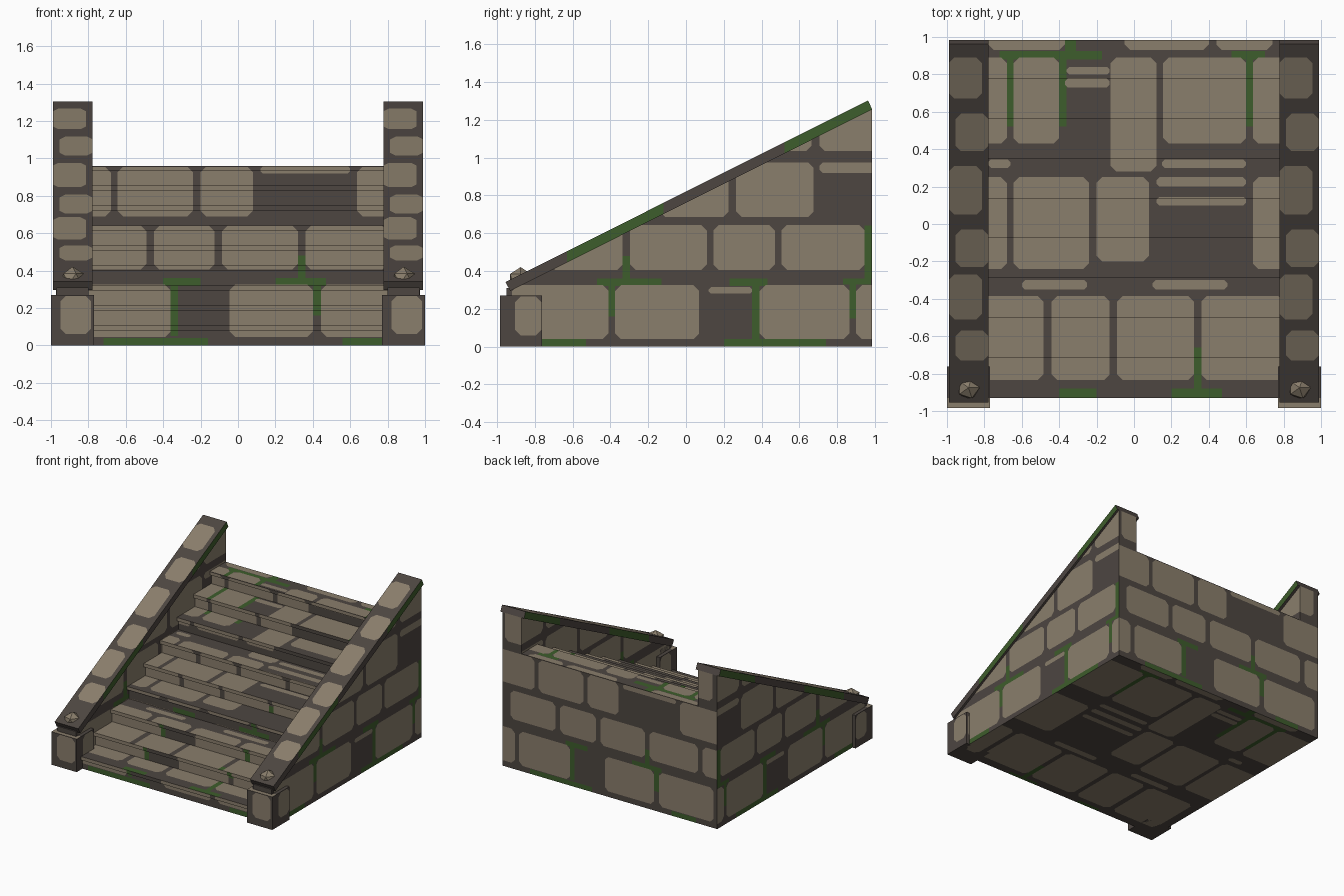
import bpy, bmesh
from mathutils import Vector

if "Cube" in bpy.data.objects:
    bpy.data.objects.remove(bpy.data.objects["Cube"], do_unlink=True)

X, Y, Z = Vector((1, 0, 0)), Vector((0, 1, 0)), Vector((0, 0, 1))
MORTAR, STONE, MOSS = range(3)


def material(name, rgb):
    m = bpy.data.materials.new(name)
    m.use_nodes = True
    m.diffuse_color = (*rgb, 1)
    m.node_tree.nodes["Principled BSDF"].inputs["Base Color"].default_value = (*rgb, 1)
    return m


MATS = [material("dark mortar", (.075, .061, .053)),
        material("tan stone", (.255, .21, .15)),
        material("green moss", (.048, .11, .025))]

# Masonry courses: (low, high, [stone spans]); moss patches: (u0, u1, v0, v1)
SIDE = [(.04, .325, [(-.92, -.41), (-.375, .07), (.39, .865), (.90, 1.1)]),
        (.28, .315, [(.12, .35)]),
        (.405, .645, [(-.72, -.335), (-.295, .11), (.145, .47), (.505, .945)]),
        (.685, .975, [(-.14, .225), (.265, .675)]),
        (.92, .975, [(.705, 1.1)]),
        (1.035, 1.4, [(.45, .665), (.705, 1.1)])]
SIDE_MOSS = [(-.47, -.13, .32, .36), (-.335, -.295, .36, .48), (-.41, -.375, .16, .33),
             (.23, .43, .32, .36), (.35, .39, .04, .34), (.2, .74, 0, .04),
             (-.8, -.53, 0, .04), (.865, .9, .15, .36), (.83, .98, .33, .36),
             (.945, 1, .36, .64)]
FRONT = [(.045, .325, [(-1.3, -.86), (-.82, -.36), (-.045, .40), (.445, .94)]),
         (.405, .64, [(-.9, -.49), (-.45, -.125), (-.085, .32), (.36, .8), (.84, 1.2)]),
         (.69, .955, [(-1.2, -.68), (-.645, -.24), (-.2, .08), (.635, 1.2)]),
         (.92, .957, [(.12, .6)]),
         (1.03, 1.4, [(-.95, -.5), (.5, .93)])]
FRONT_MOSS = [(-.72, -.16, 0, .04), (.56, .78, 0, .04), (-.36, -.32, .05, .33),
              (-.4, -.2, .32, .36), (.2, .47, .32, .36), (.32, .36, .36, .48),
              (.4, .445, .16, .33)]
TOP = [(-.835, -.385, [(-.9, -.485), (-.44, -.13), (-.09, .32), (.36, .8), (.84, 1.2)]),
       (-.24, .25, [(-1.2, -.68), (-.645, -.24)]),
       (-.2, .25, [(-.2, .08)]),
       (-.24, .25, [(.635, 1.2)]),
       (.1, .145, [(.12, .6)]), (.2, .25, [(.12, .6)]),
       (-.35, -.3, [(-.6, -.25), (.1, .5)]), (.3, .345, [(-.78, -.66), (.15, .6)]),
       (.43, .89, [(-1.1, -.68), (-.645, -.4), (.155, .6), (.635, 1.1)]),
       (.28, .89, [(-.125, .12)]),
       (.73, .78, [(-.37, -.13)]), (.8, .84, [(-.36, -.13)]),
       (.93, 1.2, [(-.78, -.37), (-.05, .4), (.44, .74)])]
TOP_MOSS = [(-.68, -.645, .52, .9), (-.4, -.36, .52, .9), (-.72, -.17, .88, .925),
            (.6, .635, .52, .9), (.52, .7, .88, .925), (-.37, -.31, .925, .99),
            (.32, .36, -.88, -.66), (.2, .47, -.94, -.88), (-.4, -.2, -.94, -.88)]


def paint(bm, facing, u, v, box, mat, corner=.03):
    """Cut a chamfered rectangle into the chosen mortar faces and colour it."""
    a, b, c, d = box
    corner = min(corner, (b - a) / 3, (d - c) / 3)
    inside = []
    for f in bm.faces:
        us, vs = [p.co.dot(u) for p in f.verts], [p.co.dot(v) for p in f.verts]
        if (f.material_index == MORTAR and facing(f.normal) and min(us) < b
                and max(us) > a and min(vs) < d and max(vs) > c):
            inside.append(f)
    lines = [(-u, -u.dot(u) * a), (u, b), (-v, -c), (v, d)]
    if corner > 0:
        for su, pu in ((-1, a), (1, b)):
            for sv, pv in ((-1, c), (1, d)):
                lines.append((su * u + sv * v, su * pu + sv * pv - corner))
    for n, dist in lines:
        if not inside:
            return
        unit, off = n.normalized(), dist / n.length
        geom = set(inside)
        for f in inside:
            geom.update(f.verts, f.edges)
        cut = bmesh.ops.bisect_plane(bm, geom=list(geom), dist=1e-5,
                                     plane_co=unit * off, plane_no=unit)["geom"]
        inside = [f for f in cut if isinstance(f, bmesh.types.BMFace)
                  and f.calc_center_median().dot(unit) < off]
    for f in inside:
        f.material_index = mat


def masonry(bm):
    """Lay the courses and moss on every face by the way it points."""
    views = [(lambda n: abs(n.x) > .7, Y, Z, SIDE, SIDE_MOSS),
             (lambda n: n.y < -.7, X, Z, FRONT, FRONT_MOSS),
             (lambda n: n.y > .7, -X, Z, FRONT, FRONT_MOSS),
             (lambda n: abs(n.z) > .7, X, Y, TOP, TOP_MOSS)]
    for facing, u, v, courses, moss in views:
        for lo, hi, spans in courses:
            for a, b in spans:
                paint(bm, facing, u, v, (a, b, lo, hi), STONE)
        for patch in moss:
            paint(bm, facing, u, v, patch, MOSS, 0)


def prism(profile, x0, x1):
    """Extrude a (y, z) profile from x0 to x1."""
    bm = bmesh.new()
    face = bm.faces.new([bm.verts.new((x0, y, z)) for y, z in profile])
    ext = bmesh.ops.extrude_face_region(bm, geom=[face])["geom"]
    moved = [e for e in ext if isinstance(e, bmesh.types.BMVert)]
    bmesh.ops.translate(bm, verts=moved, vec=X * (x1 - x0))
    if not any(face in e.link_faces for e in bm.edges if len(e.link_faces) == 2):
        bm.faces.new(list(face.verts))
    bmesh.ops.recalc_face_normals(bm, faces=bm.faces)
    bm.normal_update()
    return bm


def rect(y0, y1, z0, z1):
    return [(y0, z0), (y1, z0), (y1, z1), (y0, z1)]


def finish(bm, name):
    mesh = bpy.data.meshes.new(name)
    bm.to_mesh(mesh)
    bm.free()
    for m in MATS:
        mesh.materials.append(m)
    obj = bpy.data.objects.new(name, mesh)
    bpy.context.collection.objects.link(obj)
    return obj


# Staircase with a projecting nosing on each tread
BACK, STEPS, RISE, RUN = .985, 9, .1067, .2135
stairs = [(BACK, 0), (-.91, 0)]
for i in range(STEPS):
    y, z = -.91 + i * RUN, (i + 1) * RISE
    stairs += [(y, z - .028), (y - .02, z - .028), (y - .02, z)]
    if i < STEPS - 1:
        stairs.append((y + RUN, z))
stairs.append((BACK, STEPS * RISE))
bm = prism(stairs, -.8, .8)
masonry(bm)
finish(bm, "steps")

for side, s in (("left", 1), ("right", -1)):
    # Sloping side wall
    x0, x1 = sorted((s * .8, s * .972))
    bm = prism([(-.93, 0), (BACK, 0), (BACK, 1.255), (-.93, .297)], x0, x1)
    masonry(bm)
    finish(bm, side + "_wall")

    # Tilted coping slab with a row of staggered stones
    x0, x1 = sorted((s * .777, s * .99))
    bm = prism([(-.93, .295), (BACK, 1.255), (.963, 1.303), (-.955, .342)], x0, x1)
    stones = [(.67, .89), (.39, .59), (.05, .31), (-.23, -.03), (-.51, -.27), (-.73, -.57)]
    for i, (lo, hi) in enumerate(stones):
        box = (x0, x1 - .035, lo, hi) if i % 2 == 0 else (x0 + .035, x1, lo, hi)
        paint(bm, lambda n: n.z > .5, X, Y, box, STONE)
    for lo, hi in ((-.63, -.12), (.52, 1)):
        paint(bm, lambda n: abs(n.x) > .7, Y, Z, (lo, hi, 0, 2), MOSS, 0)
    finish(bm, side + "_coping")

    # Front post with one stone on each face
    x0, x1 = sorted((s * .77, s * 1.0))
    bm = prism(rect(-.985, -.762, 0, .27), x0, x1)
    paint(bm, lambda n: abs(n.y) > .7, X, Z, (x0 + .05, x1 - .015, .06, .265), STONE)
    paint(bm, lambda n: abs(n.x) > .7, Y, Z, (-.905, -.765, .06, .265), STONE)
    paint(bm, lambda n: n.z > .7, X, Y, (x0, x1, -1, -.93), STONE, 0)
    finish(bm, side + "_post")

    # Neck between the post and the coping
    x0, x1 = sorted((s * .8, s * .97))
    finish(prism(rect(-.95, -.8, .26, .31), x0, x1), side + "_post_neck")

    # Faceted stone knob
    bm = bmesh.new()
    bmesh.ops.create_icosphere(bm, subdivisions=1, radius=.066)
    bmesh.ops.translate(bm, verts=bm.verts, vec=(s * .885, -.875, .355))
    for f in bm.faces:
        f.material_index = STONE
    finish(bm, side + "_post_knob")
